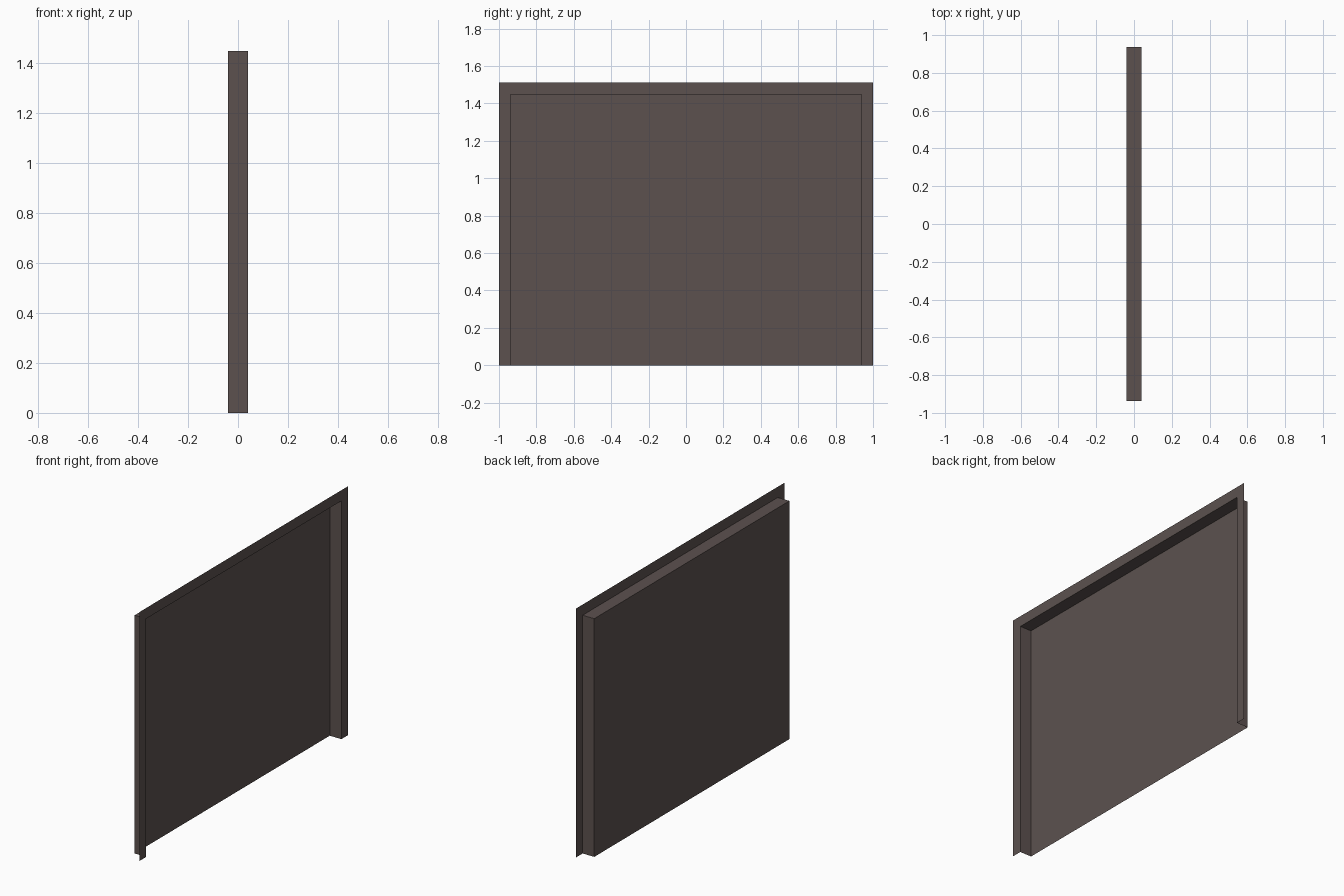
import bpy, bmesh

if "Cube" in bpy.data.objects:
    bpy.data.objects.remove(bpy.data.objects["Cube"])

D = 0.039             # half depth of the pressed panel
OUTER = (1.0, 1.513)  # half width and height of the flange
INNER = (0.937, 1.448)  # half width and height of the raised panel

mat = bpy.data.materials.new("dark brown grey")
mat.diffuse_color = (0.107, 0.083, 0.078, 1)
mat.use_nodes = True
mat.node_tree.nodes["Principled BSDF"].inputs["Base Color"].default_value = mat.diffuse_color


def arch(bm, size, x):
    """Open-bottomed rectangular outline at depth x."""
    w, h = size
    return [bm.verts.new((x, y, z)) for y, z in ((-w, 0), (-w, h), (w, h), (w, 0))]


def bridge(bm, a, b):
    for i in range(3):
        bm.faces.new((a[i], a[i + 1], b[i + 1], b[i]))


# Single-skin sheet: flange, side walls, and flat panel
bm = bmesh.new()
flange = arch(bm, OUTER, D)
lip = arch(bm, INNER, D)
back = arch(bm, INNER, -D)
bridge(bm, flange, lip)
bridge(bm, lip, back)
bm.faces.new(back)
bmesh.ops.recalc_face_normals(bm, faces=bm.faces)
# Make the flat panel face outwards (-x)
bm.faces.ensure_lookup_table()
if bm.faces[-1].normal.x > 0:
    bmesh.ops.reverse_faces(bm, faces=bm.faces)

mesh = bpy.data.meshes.new("flanged_panel")
bm.to_mesh(mesh)
bm.free()
mesh.materials.append(mat)
bpy.context.collection.objects.link(bpy.data.objects.new("flanged_panel", mesh))
